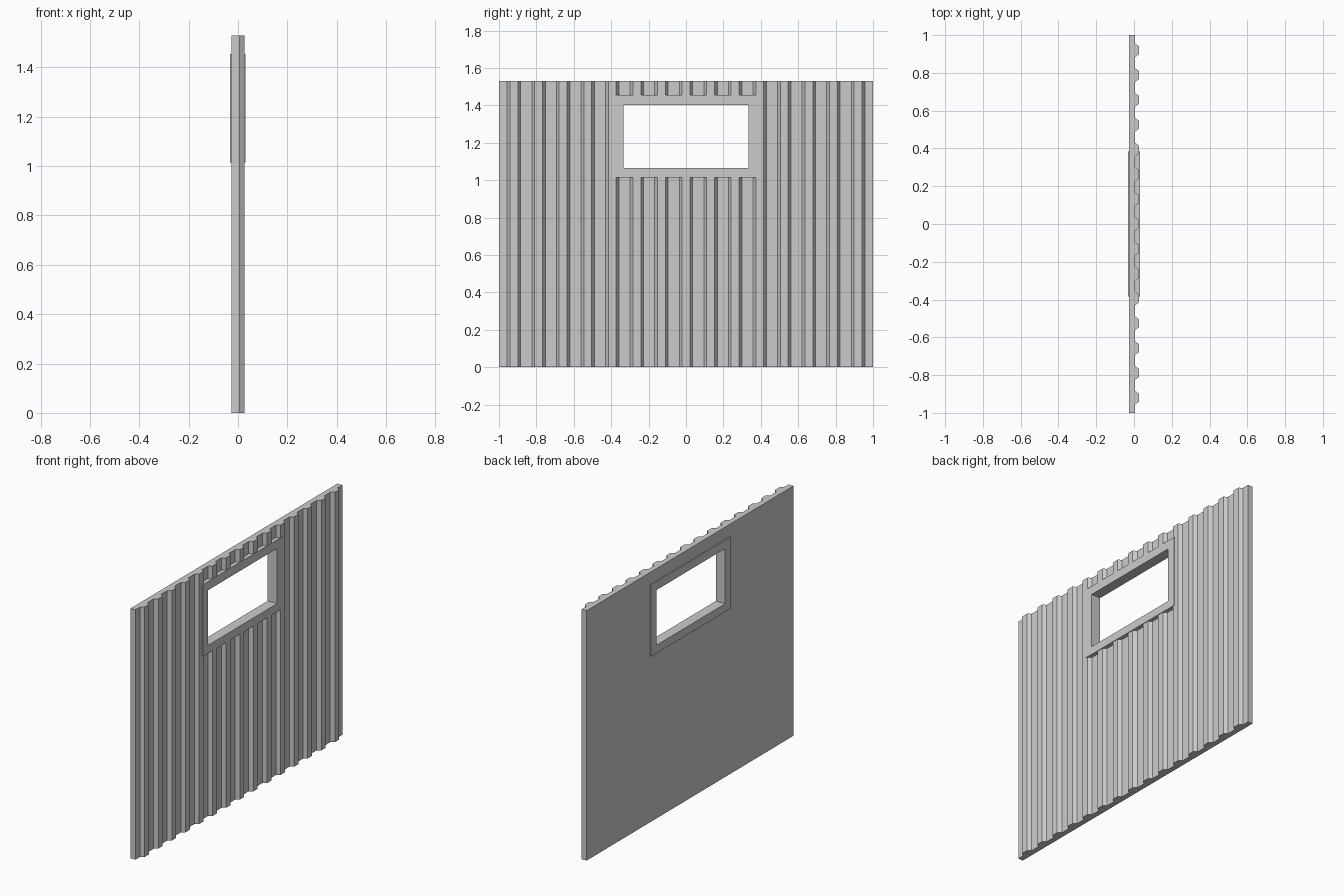
import bpy, bmesh

cube = bpy.data.objects.get("Cube")
if cube:
    bpy.data.objects.remove(cube, do_unlink=True)

HEIGHT = 1.53
BACK, FACE, RIB = -0.027, 0.006, 0.027      # slab back, slab face, rib crest
PITCH, BASE_HALF, CREST_HALF = 0.1314, 0.036, 0.021

gray = bpy.data.materials.new("painted gray metal")
gray.use_nodes = True
color = (0.6, 0.6, 0.6, 1)
gray.diffuse_color = color
gray.node_tree.nodes["Principled BSDF"].inputs["Base Color"].default_value = color


def extruded(name, loop, direction):
    """Solid made by sweeping a closed loop of points along a direction."""
    bm = bmesh.new()
    face = bm.faces.new([bm.verts.new(p) for p in loop])
    swept = bmesh.ops.extrude_face_region(bm, geom=[face])["geom"]
    bmesh.ops.translate(bm, vec=direction,
                        verts=[v for v in swept if isinstance(v, bmesh.types.BMVert)])
    bmesh.ops.recalc_face_normals(bm, faces=bm.faces)
    mesh = bpy.data.meshes.new(name)
    bm.to_mesh(mesh)
    bm.free()
    mesh.materials.append(gray)
    obj = bpy.data.objects.new(name, mesh)
    bpy.context.collection.objects.link(obj)
    return obj


def block(name, half_y, z0, z1, x0, x1):
    loop = [(x0, -half_y, z0), (x0, half_y, z0), (x0, half_y, z1), (x0, -half_y, z1)]
    return extruded(name, loop, (x1 - x0, 0, 0))


def cut(target, cutter):
    """Subtract the cutter from the target, then discard it."""
    mod = target.modifiers.new("opening", 'BOOLEAN')
    mod.operation, mod.solver, mod.object = 'DIFFERENCE', 'EXACT', cutter
    bpy.context.view_layer.update()
    result = target.evaluated_get(bpy.context.evaluated_depsgraph_get())
    mesh = bpy.data.meshes.new_from_object(result)
    target.modifiers.clear()
    target.data = mesh
    bpy.data.objects.remove(cutter, do_unlink=True)


# Corrugated wall panel: flat back, fifteen tapered vertical ribs
profile = [(BACK, 1, 0), (BACK, -1, 0), (FACE, -1, 0)]
for i in range(-7, 8):
    y = i * PITCH
    profile += [(FACE, y - BASE_HALF, 0), (RIB, y - CREST_HALF, 0),
                (RIB, y + CREST_HALF, 0), (FACE, y + BASE_HALF, 0)]
profile.append((FACE, 1, 0))
panel = extruded("wall_panel", profile, (0, 0, HEIGHT))
cut(panel, block("panel_cutter", 0.36, 1.04, 1.43, -0.1, 0.1))

# Window frame standing slightly proud of both sides
frame = block("window_frame", 0.385, 1.015, 1.455, -0.032, 0.031)
cut(frame, block("frame_cutter", 0.333, 1.065, 1.402, -0.1, 0.1))
